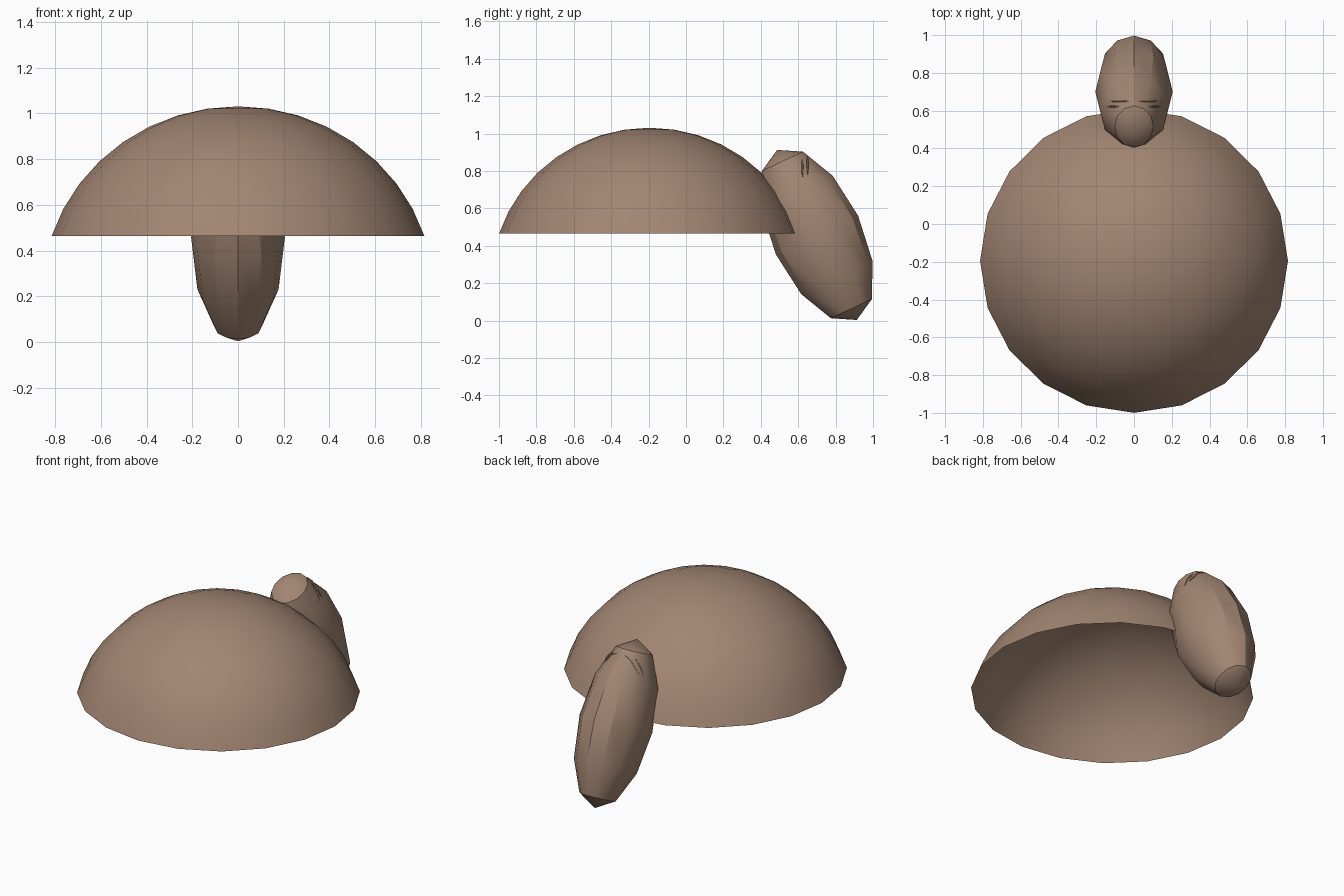
import bpy, bmesh, math
from mathutils import Matrix

cube = bpy.data.objects.get("Cube")
if cube:
    bpy.data.objects.remove(cube, do_unlink=True)

brown = bpy.data.materials.new("warm_brown")
brown.use_nodes = True
COLOR = (0.36, 0.235, 0.167, 1.0)
brown.diffuse_color = COLOR
brown.node_tree.nodes["Principled BSDF"].inputs["Base Color"].default_value = COLOR


def finish(name, bm, smooth_angle):
    """Turn a bmesh into a coloured object, smooth below the given angle."""
    mesh = bpy.data.meshes.new(name)
    bm.to_mesh(mesh)
    bm.free()
    mesh.materials.append(brown)
    obj = bpy.data.objects.new(name, mesh)
    bpy.context.collection.objects.link(obj)
    bpy.ops.object.select_all(action='DESELECT')
    obj.select_set(True)
    bpy.context.view_layer.objects.active = obj
    bpy.ops.object.shade_smooth_by_angle(angle=math.radians(smooth_angle))
    return obj


# Dome shell: upper cap of a 20-sided sphere, open underneath
bm = bmesh.new()
bmesh.ops.create_uvsphere(bm, u_segments=20, v_segments=20, radius=1)
rim = math.cos(math.radians(72))
bmesh.ops.delete(bm, geom=[v for v in bm.verts if v.co.z < rim - 0.01], context='VERTS')
bm.transform(Matrix.Translation((0, -0.195, 0.211)) @ Matrix.Diagonal((0.857, 0.846, 0.82, 1)))
finish("dome_shell", bm, 30)

# Tilted elongated body: 12-sided, 6-ring ellipsoid leaning against the rim
bm = bmesh.new()
bmesh.ops.create_uvsphere(bm, u_segments=12, v_segments=6, radius=1)
bm.transform(Matrix.Translation((0, 0.70, 0.458))
             @ Matrix.Rotation(math.radians(25.1), 4, 'X')
             @ Matrix.Diagonal((0.205, 0.243, 0.502, 1)))
finish("body", bm, 30)


# Thin creases lying on the body's upper end, two on each side
def crease(name, points, side):
    curve = bpy.data.curves.new(name, 'CURVE')
    curve.dimensions = '3D'
    curve.bevel_depth = 0.005
    curve.bevel_resolution = 0
    spline = curve.splines.new('POLY')
    spline.points.add(len(points) - 1)
    last = len(points) - 1
    for i, (p, (x, y, z)) in enumerate(zip(spline.points, points)):
        p.co = (x * side, y, z, 1)
        p.radius = 0.2 if i in (0, last) else 1.0
    curve.materials.append(brown)
    bpy.context.collection.objects.link(bpy.data.objects.new(name, curve))


lower = [(0.08, 0.622, 0.862), (0.102, 0.622, 0.836), (0.122, 0.622, 0.81), (0.145, 0.622, 0.75)]
upper = [(0.03, 0.65, 0.876), (0.064, 0.65, 0.862), (0.10, 0.65, 0.82), (0.132, 0.65, 0.78)]
for side, label in ((1, "left"), (-1, "right")):
    crease(f"{label}_lower_crease", lower, side)
    crease(f"{label}_upper_crease", upper, side)
